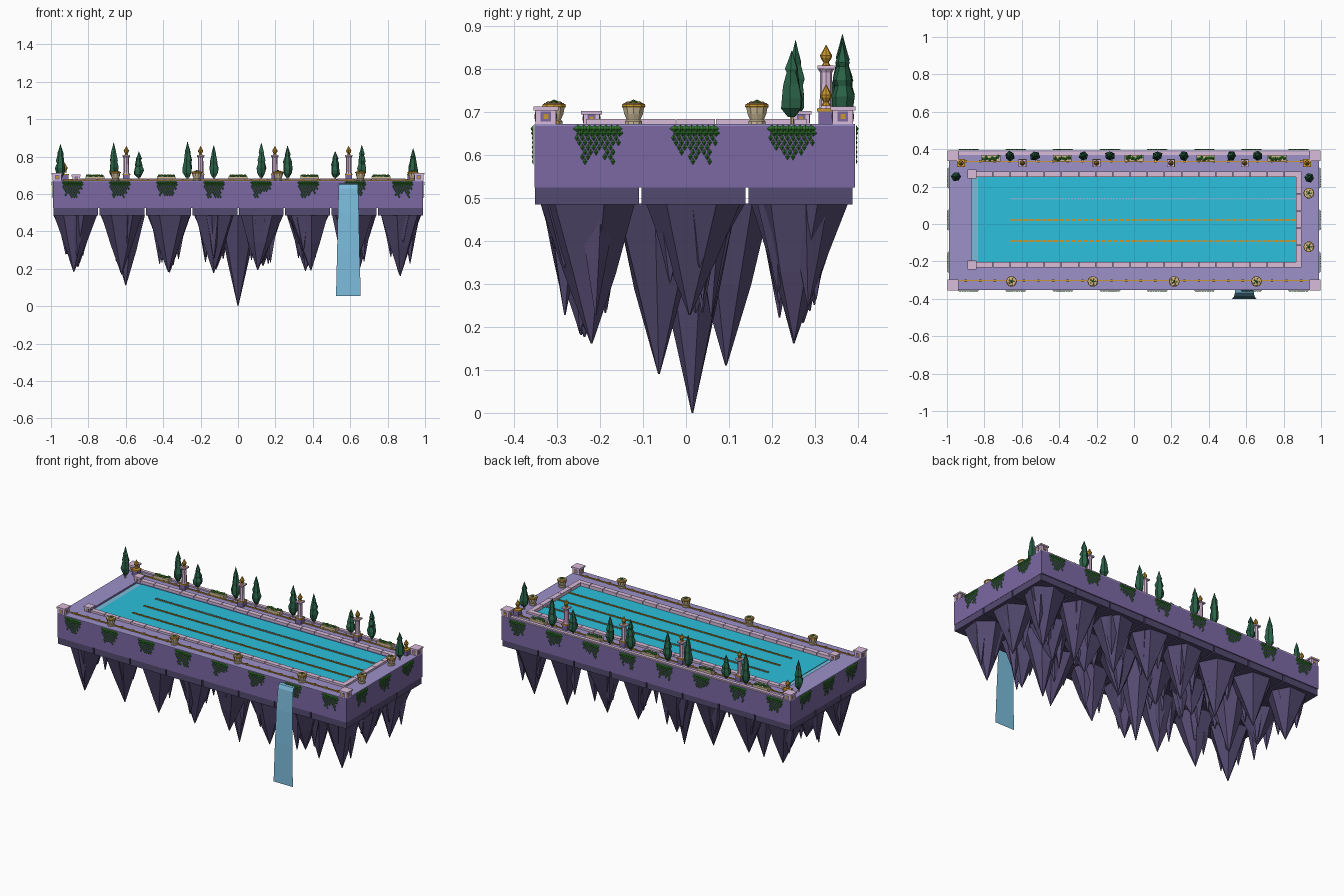
import bpy, bmesh, random
from math import pi, sin, cos
from mathutils import Matrix, Vector

random.seed(4)
old = bpy.data.objects.get("Cube")
if old:
    bpy.data.objects.remove(old, do_unlink=True)


def material(name, hexcode):
    srgb = [int(hexcode[i:i + 2], 16) / 255 for i in (0, 2, 4)]
    col = [((c + 0.055) / 1.055) ** 2.4 if c > 0.04 else c / 12.92 for c in srgb] + [1]
    m = bpy.data.materials.new(name)
    m.use_nodes = True
    m.diffuse_color = col
    m.node_tree.nodes["Principled BSDF"].inputs["Base Color"].default_value = col
    return m


WALL = material("purple wall", "7b68a4")
ROCK = material("dark rock", "544a70")
DECK = material("lavender deck", "9c91c8")
STONE = material("pink stone", "dabcda")
WATER = material("pool water", "2cc0dc")
FALL = material("falling water", "7cbcdc")
GOLD = material("gold", "c8962e")
CYPRESS = material("cypress green", "2a6247")
VINE = material("vine green", "357f30")
CREAM = material("cream urn", "cdbb98")


def finish(bm, name, mat):
    mesh = bpy.data.meshes.new(name)
    bm.to_mesh(mesh)
    bm.free()
    mesh.materials.append(mat)
    ob = bpy.data.objects.new(name, mesh)
    bpy.context.collection.objects.link(ob)


def box(bm, x0, x1, y0, y1, z0, z1):
    mat = Matrix.Translation(((x0 + x1) / 2, (y0 + y1) / 2, (z0 + z1) / 2))
    bmesh.ops.create_cube(bm, size=1, matrix=mat @ Matrix.Diagonal((x1 - x0, y1 - y0, z1 - z0, 1)))


def block(bm, x, y, half, z0, z1):
    box(bm, x - half, x + half, y - half, y + half, z0, z1)


def lathe(bm, x, y, profile, sides=8, turn=0.0, lean=(0, 0), rough=0.0):
    """Closed turned shape from (radius, z) pairs; lean shifts the last ring."""
    rings = []
    for i, (r, z) in enumerate(profile):
        t = i / (len(profile) - 1)
        ring = []
        for k in range(sides):
            a = turn + 2 * pi * k / sides
            rr = r * (1 + random.uniform(-rough, rough))
            ring.append(bm.verts.new((x + lean[0] * t + rr * cos(a), y + lean[1] * t + rr * sin(a), z)))
        rings.append(ring)
    for lo, hi in zip(rings, rings[1:]):
        for k in range(sides):
            j = (k + 1) % sides
            bm.faces.new((lo[k], lo[j], hi[j], hi[k]))
    bm.faces.new(rings[0][::-1])
    bm.faces.new(rings[-1])


def leaf(bm, x, y, z, size):
    turn = Matrix.Rotation(random.uniform(0, 3), 4, 'Z')
    bmesh.ops.create_icosphere(bm, subdivisions=1, radius=size,
                               matrix=Matrix.Translation((x, y, z)) @ turn @ Matrix.Diagonal((1, 0.8, 0.7, 1)))


# Island body and a deck frame around the pool
TOP = 0.672
X, YF, YB = 0.99, -0.353, 0.393
PX0, PX1, PY0, PY1 = -0.87, 0.87, -0.205, 0.252
FRAME = ((-X, PX0, YF, YB), (PX1, X, YF, YB), (PX0, PX1, YF, PY0), (PX0, PX1, PY1, YB))
body, deck = bmesh.new(), bmesh.new()
box(body, -X, X, YF, YB, 0.525, 0.64)
for b in FRAME:
    box(body, *b, 0.64, TOP - 0.004)
    box(deck, *b, TOP - 0.004, TOP)
finish(body, "island_wall", WALL)
finish(deck, "deck", DECK)

# Underside: grid of rock blocks, each carrying a cluster of hanging spikes
rock = bmesh.new()


def spike(x, y, r, tip, sides=7, lean=(0, 0)):
    mid = 0.487 + (tip - 0.487) * 0.5
    lathe(rock, x, y, [(0.002, tip), (r * 0.53, mid), (r, 0.487)], sides,
          random.uniform(0, 6), lean, 0.06)


for i in range(8):
    for j, y in enumerate((-0.23, 0.018, 0.266)):
        x = -0.8675 + 0.248 * i
        box(rock, x - 0.12, x + 0.12, y - 0.121, y + 0.121, 0.485, 0.526)
        dx, dy = random.uniform(-0.02, 0.02), random.uniform(-0.02, 0.02)
        tip = random.uniform(0.22, 0.3) if j == 1 else random.uniform(0.16, 0.22)
        spike(x + dx, y + dy, 0.113, tip, 6, (-dx, -dy))
        for k in range(3):
            a = random.uniform(0, 1) + k * 2.1
            spike(x + 0.055 * cos(a), y + 0.055 * sin(a), 0.05, random.uniform(0.22, 0.36), 5)
for x, y, tip in ((0, 0.015, 0), (-0.6, 0.093, 0.11), (0.6, -0.063, 0.09)):
    spike(x, y, 0.11, tip)
finish(rock, "hanging_rocks", ROCK)

# Pool water, shallow end ledge and lane ropes; the far rope has pale floats
pool, ledge, ropes, floats = (bmesh.new() for _ in range(4))
box(pool, -0.835, PX1, PY0, PY1, 0.64, 0.664)
box(ledge, PX0, -0.835, PY0, PY1, 0.64, 0.661)
for y in (-0.09, 0.022, 0.135):
    for k in range(95):
        x = -0.66 + k * 0.0161
        box(ropes, x, x + 0.012, y - 0.005, y + 0.005, 0.662, 0.669)
        if y > 0.1:
            box(floats, x, x + 0.012, y - 0.005, y + 0.005, 0.669, 0.67)
finish(pool, "pool_water", WATER)
finish(ledge, "pool_end_ledge", FALL)
finish(ropes, "lane_ropes", GOLD)
finish(floats, "rope_floats", FALL)

# Coping stones around three sides of the pool
coping = bmesh.new()
for k in range(19):
    x = -0.845 + k * 0.0917
    for y in (-0.233, 0.252):
        box(coping, x, x + 0.089, y, y + 0.03, 0.655, 0.684)
for k in range(5):
    y = PY0 + k * 0.0917
    box(coping, 0.866, 0.896, y, y + 0.089, 0.655, 0.684)
finish(coping, "pool_coping", STONE)

# Stone posts with a purple panel and gold stud on each side
posts, panels, studs = bmesh.new(), bmesh.new(), bmesh.new()
for x, y, h, top in [(-0.865, -0.22, 0.019, 0.703), (-0.865, 0.268, 0.019, 0.703)] + [
        (sx * 0.967, y, 0.024, 0.713) for sx in (-1, 1) for y in (-0.326, 0.365)]:
    block(posts, x, y, h, TOP, top)
    block(posts, x, y, h + 0.005, top - 0.009, top)
    z = (TOP + top) / 2 - 0.003
    for bm, p, out in ((panels, h * 0.5, 0.001), (studs, h * 0.25, 0.002)):
        box(bm, x - h - out, x + h + out, y - p, y + p, z - p, z + p)
        box(bm, x - p, x + p, y - h - out, y + h + out, z - p, z + p)
finish(posts, "corner_posts", STONE)
finish(panels, "post_panels", WALL)
finish(studs, "post_studs", GOLD)

# Low back kerb and gold trim lines
kerb, trim = bmesh.new(), bmesh.new()
box(kerb, -0.935, 0.935, 0.368, 0.388, TOP, 0.68)
for y in (-0.303, 0.335):
    box(trim, -0.935, 0.935, y - 0.003, y + 0.003, TOP, 0.678)
    for k in range(24):
        block(trim, -0.9 + k * 0.078, y, 0.006, TOP, 0.681)
finish(kerb, "back_kerb", STONE)
finish(trim, "gold_trim", GOLD)

# Urns with a gold rim and planting
urns, rims, plants, blooms = (bmesh.new() for _ in range(4))
for x, y in [(x, -0.307) for x in (-0.655, -0.22, 0.215, 0.655)] + [(0.935, -0.122), (0.935, 0.165)]:
    lathe(urns, x, y, [(0.021, TOP), (0.021, 0.678), (0.017, 0.682), (0.023, 0.696), (0.026, 0.711),
                       (0.024, 0.721)], 10)
    lathe(rims, x, y, [(0.027, 0.71), (0.029, 0.713), (0.028, 0.718), (0.025, 0.719)], 10)
    leaf(plants, x, y, 0.722, 0.01)
    for k in range(5):
        a = k * 1.256
        leaf(blooms, x + 0.014 * cos(a), y + 0.014 * sin(a), 0.721, 0.006)

# Planter boxes along the back
for x in (-0.765, -0.383, 0, 0.383, 0.765):
    box(urns, x - 0.05, x + 0.05, 0.334, 0.368, TOP, 0.694)
    for k in range(6):
        leaf(plants, x - 0.038 + 0.015 * k, 0.351 + random.uniform(-0.008, 0.008), 0.697, 0.012)
    for k in (-0.03, 0.015):
        leaf(blooms, x + k, 0.34, 0.7, 0.006)
finish(urns, "urns_and_planters", CREAM)
finish(rims, "urn_rims", GOLD)
finish(plants, "planter_leaves", VINE)
finish(blooms, "planter_blooms", GOLD)

# Columns with flame finials, and low lamps at the back corners
columns, bases, flames = bmesh.new(), bmesh.new(), bmesh.new()
for x, z in [(x, 0.8) for x in (-0.597, -0.2, 0.197, 0.592)] + [(-0.925, 0.708), (0.925, 0.708)]:
    y = 0.326
    block(bases, x, y, 0.018, TOP, 0.702)
    block(flames, x, y, 0.021, 0.701, 0.708)
    if z > 0.75:
        lathe(columns, x, y, [(0.018, 0.708), (0.015, 0.714), (0.014, z - 0.008), (0.019, z)], 8)
        block(columns, x, y, 0.02, z, z + 0.008)
    z += 0.006
    lathe(flames, x, y, [(0.012, z), (0.006, z + 0.009), (0.013, z + 0.02), (0.014, z + 0.026),
                         (0.008, z + 0.036), (0.001, z + 0.05)], 8)
finish(columns, "columns", STONE)
finish(bases, "column_bases", WALL)
finish(flames, "flame_finials", GOLD)

# Cypress trees: jagged faceted spires on short trunks
trees, trunks = bmesh.new(), bmesh.new()
spots = [(-0.665, 0.875), (-0.53, 0.827), (-0.27, 0.88), (-0.13, 0.86), (0.125, 0.872),
         (0.265, 0.857), (0.52, 0.828), (0.662, 0.862)]
for x, y, top in [(x, 0.364, t) for x, t in spots] + [(-0.95, 0.255, 0.866), (0.936, 0.246, 0.842)]:
    h = top - 0.688
    lathe(trunks, x, y, [(0.005, TOP), (0.004, 0.7)], 6)
    shape = [(0.009, 0), (0.023, 0.13), (0.026, 0.28), (0.021, 0.42), (0.022, 0.5), (0.014, 0.68),
             (0.015, 0.73), (0.007, 0.88), (0.001, 1)]
    lathe(trees, x, y, [(r, 0.688 + t * h) for r, t in shape], 6, random.uniform(0, 6), rough=0.18)
finish(trees, "cypress_trees", CYPRESS)
finish(trunks, "cypress_trunks", CREAM)

# Vines: wavy hanging strands under a leafy crown, on all four walls
vines = bmesh.new()


def vine(centre, along, out):
    def diamond(offset, z, w, h, lift):
        mid = centre + along * offset + Vector((0, 0, z))
        up = Vector((0, 0, h))
        ring = [vines.verts.new(mid + v) for v in (along * w, up, along * -w, -up)]
        tip = vines.verts.new(mid + out * lift)
        for k in range(4):
            vines.faces.new((ring[k], ring[(k + 1) % 4], tip))

    for k in range(8):
        off = -0.046 + k * 0.013
        diamond(off, 0.661, 0.012, 0.009, 0.007)
        diamond(off + 0.005, 0.651, 0.009, 0.008, 0.006)
        for n in range(random.choice((3, 4, 5, 6)) if 0 < k < 7 else 2):
            sway = 0.003 if n % 2 else -0.003
            diamond(off + sway, 0.64 - n * 0.011, 0.005, 0.008, 0.004)


for i in range(8):
    for y, side in ((YF, -1), (YB, 1)):
        vine(Vector((-0.885 + 0.252 * i, y + side * 0.002, 0)), Vector((1, 0, 0)), Vector((0, side, 0)))
for side in (-1, 1):
    for y in (-0.205, 0.02, 0.246):
        vine(Vector((side * (X + 0.002), y, 0)), Vector((0, 1, 0)), Vector((side, 0, 0)))
bmesh.ops.recalc_face_normals(vines, faces=vines.faces)
finish(vines, "hanging_vines", VINE)

# Waterfall: one thin curved sheet that widens downwards
sheet = bmesh.new()
rows = []
for y, z, w in ((-0.354, 0.656, 0.05), (-0.368, 0.652, 0.051), (-0.378, 0.63, 0.052),
                (-0.388, 0.5, 0.056), (-0.395, 0.3, 0.06), (-0.4, 0.055, 0.066)):
    rows.append([sheet.verts.new((0.59 + s * w, y, z)) for s in (-1, 1)])
for a, b in zip(rows, rows[1:]):
    sheet.faces.new((a[0], b[0], b[1], a[1]))
finish(sheet, "waterfall", FALL)
